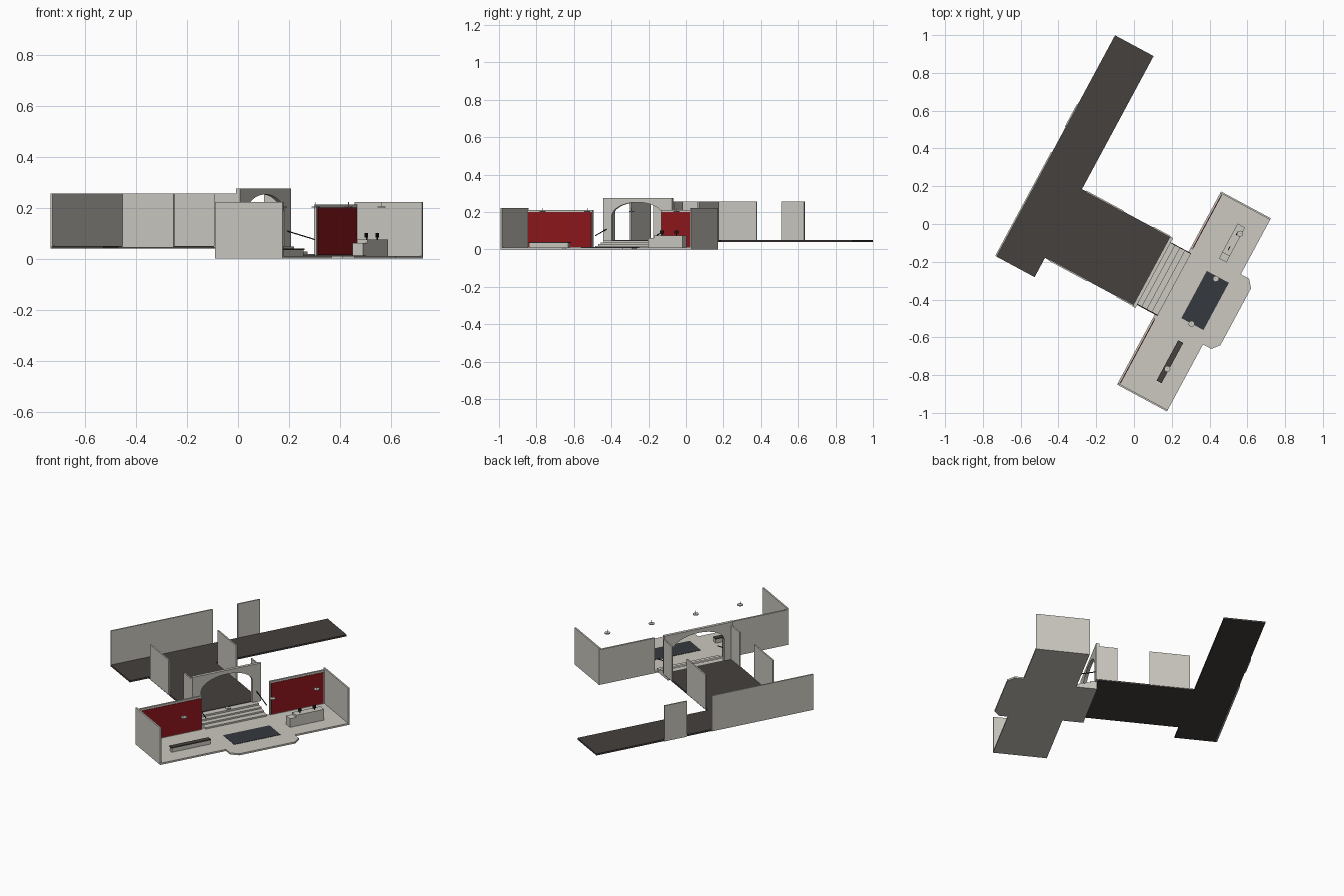
import bpy, bmesh, math
from mathutils import Matrix

if "Cube" in bpy.data.objects:
    bpy.data.objects.remove(bpy.data.objects["Cube"])

# Everything is laid out on local axes (a = depth, b = length), then turned about z
TURN = Matrix.Rotation(math.radians(-28.3), 4, 'Z')

def mat(name, rgb):
    m = bpy.data.materials.new(name)
    m.diffuse_color = (*rgb, 1)
    m.use_nodes = True
    m.node_tree.nodes["Principled BSDF"].inputs["Base Color"].default_value = m.diffuse_color
    return m

PLASTER = mat("plaster", (0.60, 0.58, 0.53))
DARK = mat("dark_floor", (0.06, 0.052, 0.047))
RED = mat("red_panel", (0.27, 0.008, 0.012))
RUG = mat("rug", (0.035, 0.042, 0.05))
BLACK = mat("black", (0.01, 0.01, 0.01))

def finish(name, bm, material):
    bmesh.ops.recalc_face_normals(bm, faces=bm.faces)
    me = bpy.data.meshes.new(name)
    bm.to_mesh(me)
    bm.free()
    ob = bpy.data.objects.new(name, me)
    bpy.context.collection.objects.link(ob)
    me.materials.append(material)
    ob.matrix_world = TURN
    return ob

def extrude(name, pts, vec, material):
    bm = bmesh.new()
    f = bm.faces.new([bm.verts.new(p) for p in pts])
    r = bmesh.ops.extrude_face_region(bm, geom=[f])
    bmesh.ops.translate(bm, vec=vec, verts=[v for v in r["geom"] if isinstance(v, bmesh.types.BMVert)])
    return finish(name, bm, material)

def box(name, a0, a1, b0, b1, z0, z1, material=PLASTER):
    pts = [(a0, b0, z0), (a1, b0, z0), (a1, b1, z0), (a0, b1, z0)]
    return extrude(name, pts, (0, 0, z1 - z0), material)

# Lobby floor with bay
A0, A1, B0, B1 = 0.324, 0.624, -0.791, 0.37
bay = [(A0, B0), (A1, B0), (A1, -0.388), (0.674, -0.388), (0.707, -0.348),
       (0.707, -0.006), (0.674, 0.034), (A1, 0.034), (A1, B1), (A0, B1)]
extrude("lobby_floor", [(a, b, 0) for a, b in bay], (0, 0, 0.01), PLASTER)

# Lobby walls with red panels
box("lobby_end_wall_left", A0, A1, B0, B0 + 0.009, 0.01, 0.222)
box("lobby_end_wall_right", A0, A1, B1 - 0.009, B1, 0.01, 0.222)
for side, b0, b1 in (("left", B0 + 0.009, -0.388), ("right", 0.028, B1 - 0.009)):
    box("lobby_back_wall_" + side, A0, A0 + 0.011, b0, b1, 0.01, 0.212)
    box("red_panel_" + side, A0 + 0.011, A0 + 0.014, b0 + 0.006, b1 - 0.006, 0.014, 0.2, RED)

# Hall floors
box("middle_hall_floor", -0.33, 0.207, -0.381, 0.032, 0.04, 0.05, DARK)
box("cross_hall_floor", -0.562, -0.33, -0.497, 0.832, 0.04, 0.05, DARK)

# Hall walls
box("outer_wall_long", -0.567, -0.559, -0.497, 0.127, 0.04, 0.255)
box("outer_wall_short", -0.567, -0.559, 0.28, 0.417, 0.04, 0.255)
for side, b in (("left", -0.385), ("right", 0.028)):
    box("hall_wall_" + side, -0.307, -0.08, b, b + 0.008, 0.045, 0.255)
    box("arch_side_wall_" + side, 0.10, 0.20, b, b + 0.008, 0.045, 0.255)

# Arch: outer outline with an elliptical opening
mid, half, spring, rise = -0.178, 0.158, 0.175, 0.077
pts = [(-0.388, 0.045), (-0.388, 0.275), (0.032, 0.275), (0.032, 0.045), (mid + half, 0.045)]
for i in range(25):
    t = math.pi * i / 24
    pts.append((mid + half * math.cos(t), spring + rise * math.sin(t)))
pts.append((mid - half, 0.045))
extrude("arch", [(0.2, b, z) for b, z in pts], (0.018, 0, 0), PLASTER)

# Stairs as one stepped profile
prof = [(0.207, 0.0), (0.207, 0.047)]
edges, tops = (0.245, 0.275, 0.305, 0.34), (0.047, 0.037, 0.028, 0.019)
for i, (a, z) in enumerate(zip(edges, tops)):
    prof += [(a, z), (a, tops[i + 1] if i < 3 else 0.0)]
extrude("stairs", [(a, -0.37, z) for a, z in prof], (0, 0.377, 0), PLASTER)

# Handrails
for side, b in (("left", -0.368), ("right", 0.003)):
    rail = [(0.21, b, 0.108), (0.34, b, 0.073), (0.34, b, 0.077), (0.21, b, 0.112)]
    extrude("handrail_" + side, rail, (0, 0.004, 0), BLACK)

# Rug
box("rug", 0.457, 0.59, -0.32, -0.036, 0.01, 0.012, RUG)

# Bench
box("bench_base", 0.501, 0.525, -0.67, -0.434, 0.01, 0.034)
box("bench_seat", 0.498, 0.528, -0.673, -0.431, 0.034, 0.04, DARK)

# Reception desk with two monitors
box("desk_low_end", 0.482, 0.527, 0.053, 0.09, 0.01, 0.062)
box("desk_main", 0.482, 0.527, 0.09, 0.262, 0.01, 0.075)
for i, b in enumerate((0.125, 0.214)):
    box(f"monitor_stand_{i}", 0.503, 0.507, b - 0.002, b + 0.002, 0.075, 0.086, BLACK)
    box(f"monitor_{i}", 0.502, 0.506, b - 0.011, b + 0.011, 0.084, 0.1, BLACK)

# Hanging lamps
def lamp(name, b):
    bm = bmesh.new()
    for r, z0, z1, n in ((0.016, 0.2, 0.205, 16), (0.0015, 0.205, 0.222, 6)):
        bmesh.ops.create_cone(bm, cap_ends=True, segments=n, radius1=r, radius2=r, depth=z1 - z0,
                              matrix=Matrix.Translation((0.519, b, (z0 + z1) / 2)))
    finish(name, bm, PLASTER)

for i in range(4):
    lamp(f"lamp_{i}", -0.592 + 0.271 * i)
